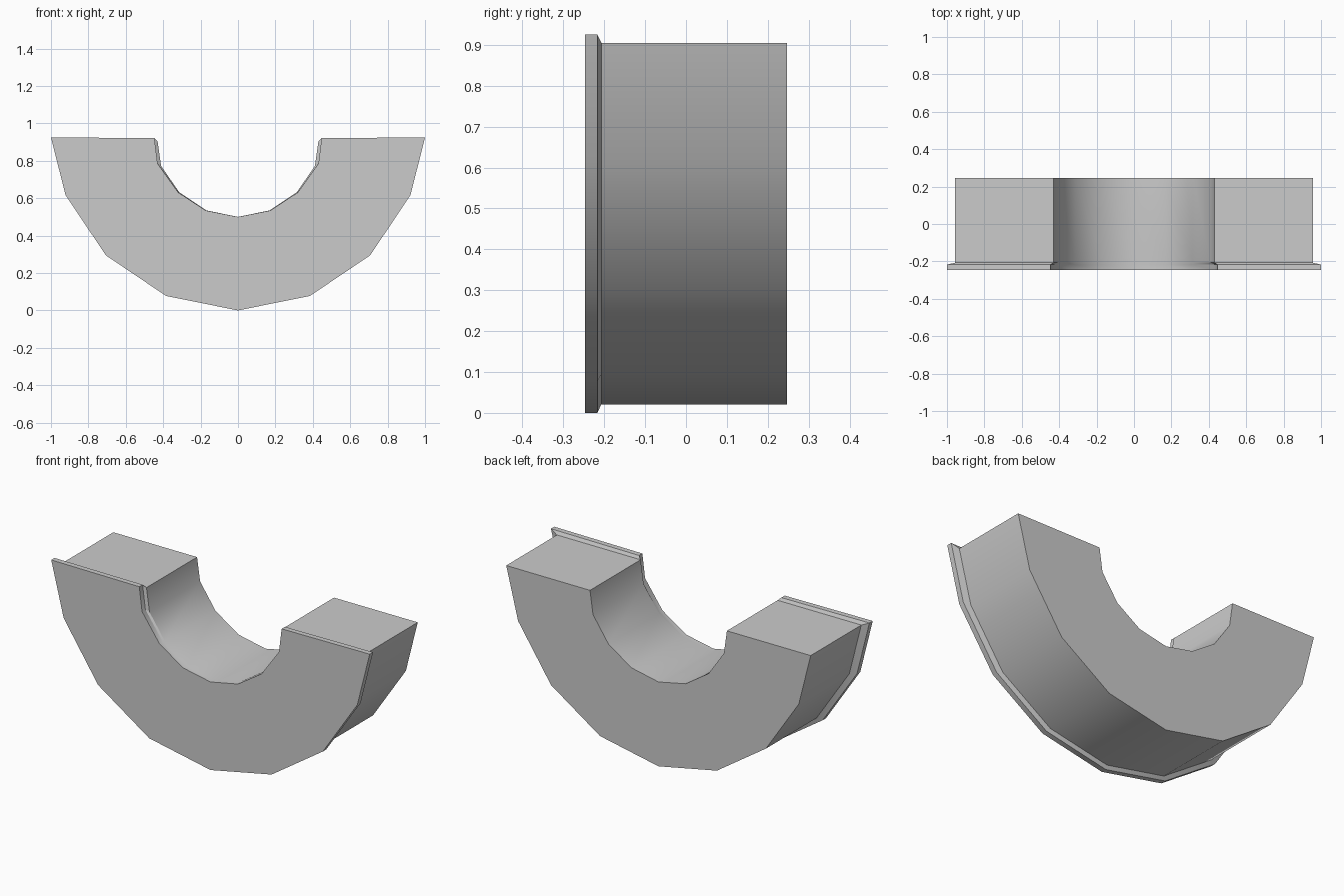
import bpy, bmesh

if "Cube" in bpy.data.objects:
    bpy.data.objects.remove(bpy.data.objects["Cube"])

# Right-hand half profiles (x, z), from the bottom centre upward
flange_outer = [(0, 0), (0.384, 0.077), (0.706, 0.294), (0.922, 0.616), (1.0, 0.925)]
flange_inner = [(0, 0.5), (0.172, 0.534), (0.32, 0.631), (0.43, 0.785), (0.447, 0.921)]
body_outer = [(x * 0.956, z * 0.956 + 0.021) for x, z in flange_outer]
body_inner = [(0, 0.5), (0.17, 0.535), (0.314, 0.631), (0.411, 0.772), (0.43, 0.905)]


def mirrored(half):
    """Full left-to-right curve from its right half."""
    return [(-x, z) for x, z in reversed(half[1:])] + half


def section(outer, inner):
    return mirrored(outer) + mirrored(inner)[::-1]


flange = section(flange_outer, flange_inner)
body = section(body_outer, body_inner)

# Loft: front flange, short chamfer, then main body
layers = [(-0.247, flange), (-0.217, flange), (-0.207, body), (0.247, body)]
bm = bmesh.new()
rings = [[bm.verts.new((x, y, z)) for x, z in prof] for y, prof in layers]
n = len(flange)
for a, b in zip(rings, rings[1:]):
    for i in range(n):
        j = (i + 1) % n
        bm.faces.new((a[i], a[j], b[j], b[i]))

# Front and back faces, as strips between outer and inner curves
m = n // 2
for ring in (rings[0], rings[-1]):
    for i in range(m - 1):
        bm.faces.new((ring[i], ring[i + 1], ring[n - 2 - i], ring[n - 1 - i]))
bmesh.ops.recalc_face_normals(bm, faces=bm.faces)

mesh = bpy.data.meshes.new("half_ring_bushing")
bm.to_mesh(mesh)
bm.free()
obj = bpy.data.objects.new("half_ring_bushing", mesh)
bpy.context.collection.objects.link(obj)

# Smooth curved walls, sharp rims
bpy.context.view_layer.objects.active = obj
obj.select_set(True)
bpy.ops.object.shade_smooth_by_angle(angle=0.52)
